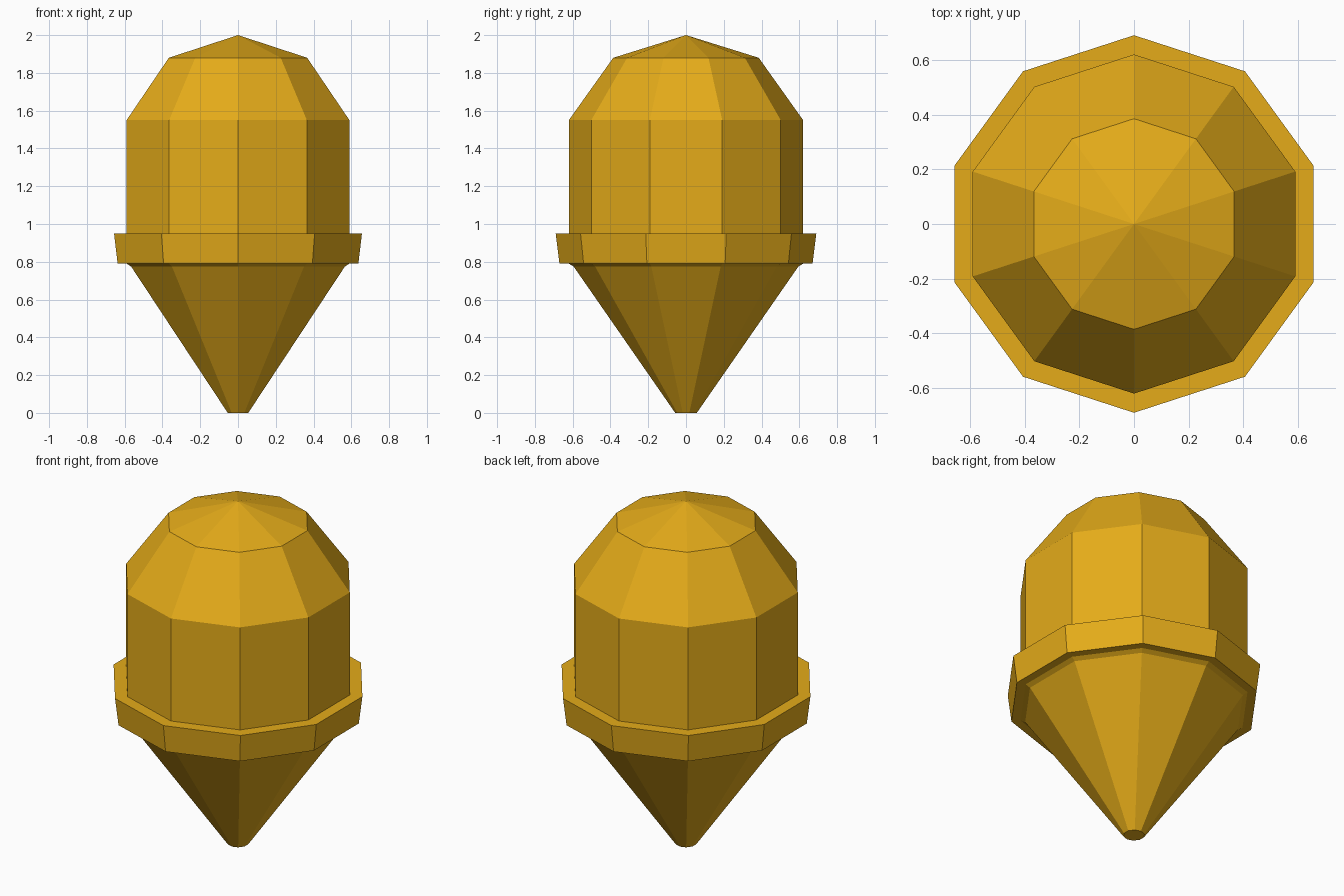
import bpy, bmesh
from math import sin, cos, tau

if "Cube" in bpy.data.objects:
    bpy.data.objects.remove(bpy.data.objects["Cube"])

SIDES = 10

gold = bpy.data.materials.new("gold")
gold.diffuse_color = (0.78, 0.41, 0.01, 1)
gold.use_nodes = True
gold.node_tree.nodes["Principled BSDF"].inputs["Base Color"].default_value = gold.diffuse_color


def lathe(name, profile):
    """Spin (radius, z) points, bottom to top, into a faceted solid."""
    bm = bmesh.new()
    rings = []
    for r, z in profile:
        if r == 0:
            rings.append([bm.verts.new((0, 0, z))] * SIDES)
        else:
            rings.append([bm.verts.new((r * sin(tau * i / SIDES), -r * cos(tau * i / SIDES), z))
                          for i in range(SIDES)])
    for low, high in zip(rings, rings[1:]):
        for i in range(SIDES):
            j = (i + 1) % SIDES
            corners = [low[i], low[j], high[j], high[i]]
            bm.faces.new(list(dict.fromkeys(corners)))
    # Close the flat ends
    for ring, (r, z) in ((rings[0], profile[0]), (rings[-1], profile[-1])):
        if r > 0:
            bm.faces.new(ring)
    bmesh.ops.recalc_face_normals(bm, faces=bm.faces)
    mesh = bpy.data.meshes.new(name)
    bm.to_mesh(mesh)
    bm.free()
    mesh.materials.append(gold)
    obj = bpy.data.objects.new(name, mesh)
    bpy.context.collection.objects.link(obj)
    return obj


# One continuous shell: tapered tip, shoulder, flared collar, body and dome
lathe("bullet_body", [
    (0.057, 0.0),    # blunt tip
    (0.595, 0.775),  # top of cone
    (0.62, 0.79),    # shoulder under collar
    (0.67, 0.79),    # collar bottom
    (0.69, 0.95),    # collar top
    (0.62, 0.95),    # foot of body
    (0.62, 1.55),    # top of straight wall
    (0.385, 1.88),   # dome shoulder
    (0.0, 2.0),      # apex
])
